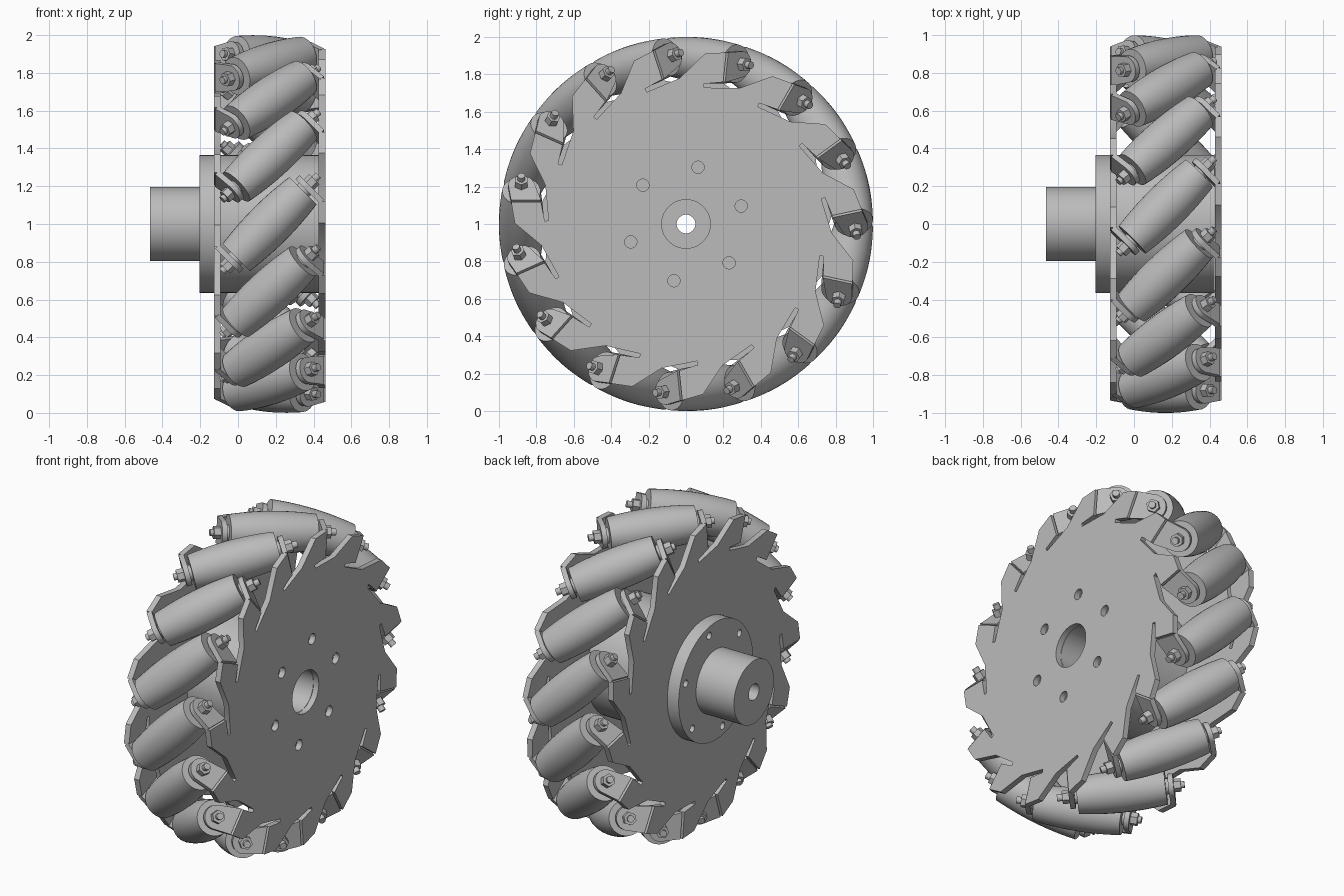
import bpy, bmesh, math
from mathutils import Matrix, Vector

if "Cube" in bpy.data.objects:
    bpy.data.objects.remove(bpy.data.objects["Cube"])

COUNT = 15                                   # rollers round the rim
MID = Matrix.Translation((0.1675, 0, 1))     # wheel centre, axle along x
AXIS_R = 0.88                                # roller axis distance from axle
PLATE_X, PLATE_T = 0.2775, 0.035             # plate offset and thickness
FLAP_S = 0.28                                # flap offset along roller axis

steel = bpy.data.materials.new("grey_steel")
steel.diffuse_color = (0.5, 0.5, 0.5, 1)
steel.use_nodes = True
steel.node_tree.nodes["Principled BSDF"].inputs["Base Color"].default_value = steel.diffuse_color


def polar(r, deg):
    a = math.radians(deg)
    return (r * math.cos(a), r * math.sin(a))


def circle(r, n, cx=0, cy=0):
    return [(cx + r * math.cos(i * math.tau / n), cy + r * math.sin(i * math.tau / n)) for i in range(n)]


def place(name, mesh, matrix):
    ob = bpy.data.objects.new(name, mesh)
    bpy.context.collection.objects.link(ob)
    ob.matrix_world = matrix
    return ob


def smooth(ob):
    bpy.ops.object.select_all(action='DESELECT')
    ob.select_set(True)
    bpy.context.view_layer.objects.active = ob
    bpy.ops.object.shade_smooth_by_angle(angle=math.radians(30))


def baked(ob):
    """Evaluated mesh of an object, which is then removed."""
    bpy.context.view_layer.update()
    dg = bpy.context.evaluated_depsgraph_get()
    mesh = bpy.data.meshes.new_from_object(ob.evaluated_get(dg))
    bpy.data.objects.remove(ob)
    mesh.materials.clear()
    mesh.materials.append(steel)
    return mesh


def sheet(loops, thickness):
    """Flat sheet in local xy; loops after the first are holes."""
    cu = bpy.data.curves.new("sheet", 'CURVE')
    cu.dimensions, cu.fill_mode, cu.extrude = '2D', 'BOTH', thickness / 2
    for pts in loops:
        sp = cu.splines.new('POLY')
        sp.points.add(len(pts) - 1)
        for p, q in zip(sp.points, pts):
            p.co = (q[0], q[1], 0, 1)
        sp.use_cyclic_u = True
    mesh = baked(place("sheet", cu, Matrix()))
    bm = bmesh.new()
    bm.from_mesh(mesh)
    bmesh.ops.remove_doubles(bm, verts=bm.verts, dist=1e-5)
    bmesh.ops.recalc_face_normals(bm, faces=bm.faces)
    bm.to_mesh(mesh)
    bm.free()
    return mesh


def lathe(profile, n, closed=False):
    """Turn (radius, z) points round local z; caps the ends unless closed."""
    bm = bmesh.new()
    rings = [[bm.verts.new((x, y, z)) for x, y in circle(r, n)] for r, z in profile]
    pairs = list(zip(rings, rings[1:])) + ([(rings[-1], rings[0])] if closed else [])
    for a, b in pairs:
        for i in range(n):
            j = (i + 1) % n
            bm.faces.new((a[i], a[j], b[j], b[i]))
    if not closed:
        bm.faces.new(rings[0])
        bm.faces.new(rings[-1])
    bmesh.ops.recalc_face_normals(bm, faces=bm.faces)
    mesh = bpy.data.meshes.new("turned")
    bm.to_mesh(mesh)
    bm.free()
    mesh.materials.append(steel)
    return mesh


def frame(cx, cy, cz, origin=(0, 0, 0)):
    m = Matrix((cx, cy, cz)).transposed().to_4x4()
    m.translation = Vector(origin)
    return m


# local z -> world x, local x -> world y, local y -> world z
AXLE = frame((0, 1, 0), (0, 0, 1), (1, 0, 0))
bolt_holes = [polar(0.31, 18 + 60 * k) for k in range(6)]

# Side plates: saw-toothed discs with relief slots
tooth = [(0.784, -8.66), (0.942, -7.2), (0.915, -0.3), (0.78, 8.5), (0.735, 22.5), (0.755, 22.8)]
rim = [polar(r, 12 + 360 / COUNT * k + d) for k in range(COUNT) for r, d in tooth]
holes = [circle(0.033, 16, x, y) for x, y in bolt_holes]
plate = sheet([rim, circle(0.13, 40)] + holes, PLATE_T)
turn = Matrix.Rotation(math.pi, 4, 'Y')
shift = Matrix.Translation((PLATE_X, 0, 0))
smooth(place("outer_plate", plate, MID @ shift @ AXLE))
place("inner_plate", plate, MID @ turn @ shift @ AXLE)

# Hub with flange, boss and stepped bore
hub = place("hub", lathe([(0.13, 0.425), (0.365, 0.425), (0.365, -0.205), (0.195, -0.205),
                          (0.195, -0.465), (0.05, -0.465), (0.05, -0.19), (0.13, -0.19)], 64, True),
            Matrix.Translation((0, 0, 1)) @ AXLE)
bm = bmesh.new()
for x, y in bolt_holes:
    for z, r in ((0.425, 0.033), (-0.205, 0.022)):
        bmesh.ops.create_cone(bm, cap_ends=True, segments=16, radius1=r, radius2=r, depth=0.3,
                              matrix=Matrix.Translation((x, y, z)))
cut_mesh = bpy.data.meshes.new("hole_cutter")
bm.to_mesh(cut_mesh)
bm.free()
cutter = place("hole_cutter", cut_mesh, hub.matrix_world)
cutter.hide_render = True
mod = hub.modifiers.new("holes", 'BOOLEAN')
mod.operation, mod.solver, mod.object = 'DIFFERENCE', 'EXACT', cutter
hub_matrix = hub.matrix_world.copy()
hub = place("hub", baked(hub), hub_matrix)
hub.name = "hub"
bpy.data.objects.remove(cutter)
smooth(hub)

# Barrel roller whose profile follows the wheel's outer circle
half = 0.25
steps = [half * (i / 6 - 1) for i in range(13)]
roller = lathe([(1 - math.sqrt(AXIS_R ** 2 + s * s / 2), s) for s in steps], 32)

# Bent flap carrying the roller end: rounded at the bolt, wide at the bend
arc = [(0.07 * math.cos(math.radians(a)), AXIS_R + 0.07 * math.sin(math.radians(a)))
       for a in range(90, 256, 15)]
flap = sheet([[(0.1125, 0.935)] + arc + [(0.1125, 0.775)]], 0.03)

# Bolt parts
shaft = lathe([(0.02, -0.355), (0.02, 0.365)], 16)
nut = lathe([(0.038, -0.02), (0.038, 0.02)], 6)
washer = lathe([(0.045, -0.009), (0.045, 0.009)], 20)

h = math.sqrt(0.5)
for k in range(COUNT):
    a = math.radians(12 + 360 / COUNT * k)
    c, s = math.cos(a), math.sin(a)
    # station axes: x along the axle, y outward, z along the rim
    station = MID @ frame((1, 0, 0), (0, c, s), (0, -s, c))
    tilt = frame((h, 0, h), (0, 1, 0), (-h, 0, h))      # local z along roller axis
    lift = Matrix.Translation((0, AXIS_R, 0))
    made = [place("roller", roller, station @ tilt @ lift),
            place("bolt_shaft", shaft, station @ tilt @ turn @ lift)]
    for side in (Matrix(), turn):
        base = station @ side @ tilt
        made.append(place("flap", flap, base @ Matrix.Translation((0, 0, -FLAP_S))))
        place("nut", nut, base @ Matrix.Translation((0, AXIS_R, -0.315)))
        made.append(place("washer", washer, base @ Matrix.Translation((0, AXIS_R, -0.258))))
    if k == 0:
        for ob in made:
            smooth(ob)
